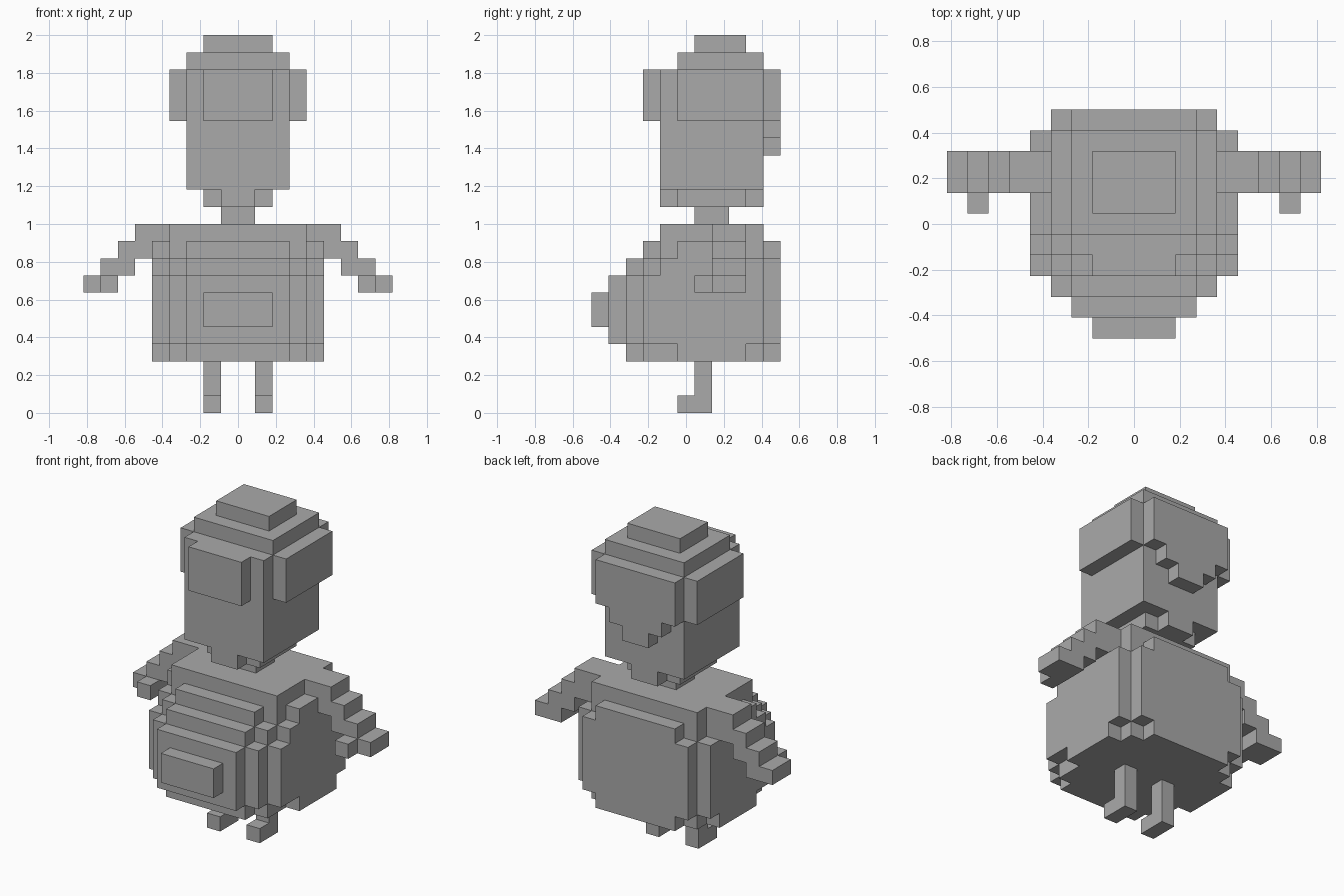
import bpy, bmesh, math
from mathutils import Vector

cube = bpy.data.objects.get("Cube")
if cube:
    bpy.data.objects.remove(cube, do_unlink=True)

UNIT = 1 / 11
grey = bpy.data.materials.new("plain_grey")
grey.use_nodes = True
colour = (0.4, 0.4, 0.4, 1)
grey.diffuse_color = colour
grey.node_tree.nodes["Principled BSDF"].inputs["Base Color"].default_value = colour


def block(x, y, z):
    """Grid cells filling a box given by its x, y and z ranges."""
    return {(i, j, k) for i in range(*x) for j in range(*y) for k in range(*z)}


def centred(half, y, z):
    return block((-half, half), y, z)


def mirrored(cells):
    return {(-1 - i, j, k) for i, j, k in cells}


parts = {}

# Round belly: each entry is half width, depth range, height range
parts["body"] = set().union(*(centred(*b) for b in [
    (4, (4, 10), (3, 11)),
    (5, (3, 10), (4, 8)), (5, (4, 10), (4, 9)), (5, (5, 9), (3, 10)),
    (4, (2, 11), (4, 8)), (4, (3, 11), (4, 9)), (4, (3, 10), (3, 9)),
    (3, (1, 11), (4, 8)), (3, (2, 11), (3, 9)), (3, (3, 11), (3, 10)),
]))
parts["belly_plate"] = centred(2, (0, 1), (5, 7))

# Neck and head
parts["neck"] = centred(1, (6, 8), (11, 12))
parts["head"] = centred(3, (4, 10), (13, 20)) | centred(3, (5, 10), (20, 21))
parts["chin"] = centred(1, (4, 10), (12, 13)) | centred(2, (5, 9), (12, 13))
parts["head_top"] = centred(2, (6, 9), (21, 22))
parts["face_plate"] = centred(2, (3, 4), (17, 20))
parts["back_hair"] = set().union(*(centred(w, (10, 11), (14 + w, 20)) for w in (1, 2, 3)))

# Paired parts, built on the left and mirrored
side_hair = block((3, 4), (5, 10), (17, 20))
arm = set().union(*(block((4 + s, 6 + s), (7, 9), (10 - s, 11 - s)) for s in range(4)))
thumb = block((7, 8), (6, 7), (7, 8))
leg = block((1, 2), (6, 7), (0, 3)) | block((1, 2), (5, 6), (0, 1))
for name, cells in (("side_hair", side_hair), ("arm", arm), ("thumb", thumb), ("leg", leg)):
    parts["left_" + name] = cells
    parts["right_" + name] = mirrored(cells)

# Each cell belongs to one part only
owner = {}
for name, cells in parts.items():
    for cell in cells:
        owner.setdefault(cell, name)


def build(name):
    """Make the outer skin of one part and merge its flat faces."""
    bm = bmesh.new()
    for cell in (c for c, n in owner.items() if n == name):
        for axis in range(3):
            for side in (-1, 1):
                step = [0, 0, 0]
                step[axis] = side
                if tuple(a + b for a, b in zip(cell, step)) in owner:
                    continue
                centre = Vector(cell) + Vector((0.5, 0.5, 0.5)) + Vector(step) / 2
                u, v = Vector((0, 0, 0)), Vector((0, 0, 0))
                u[(axis + 1) % 3] = v[(axis + 2) % 3] = 0.5
                corners = [centre - u - v, centre + u - v, centre + u + v, centre - u + v]
                if side < 0:
                    corners.reverse()
                bm.faces.new([bm.verts.new((c - Vector((0, 5.5, 0))) * UNIT) for c in corners])
    bmesh.ops.remove_doubles(bm, verts=bm.verts[:], dist=UNIT / 100)
    bmesh.ops.dissolve_limit(bm, angle_limit=math.radians(1), verts=bm.verts[:], edges=bm.edges[:])
    mesh = bpy.data.meshes.new(name)
    bm.to_mesh(mesh)
    bm.free()
    mesh.materials.append(grey)
    bpy.context.collection.objects.link(bpy.data.objects.new(name, mesh))


for part in parts:
    build(part)
